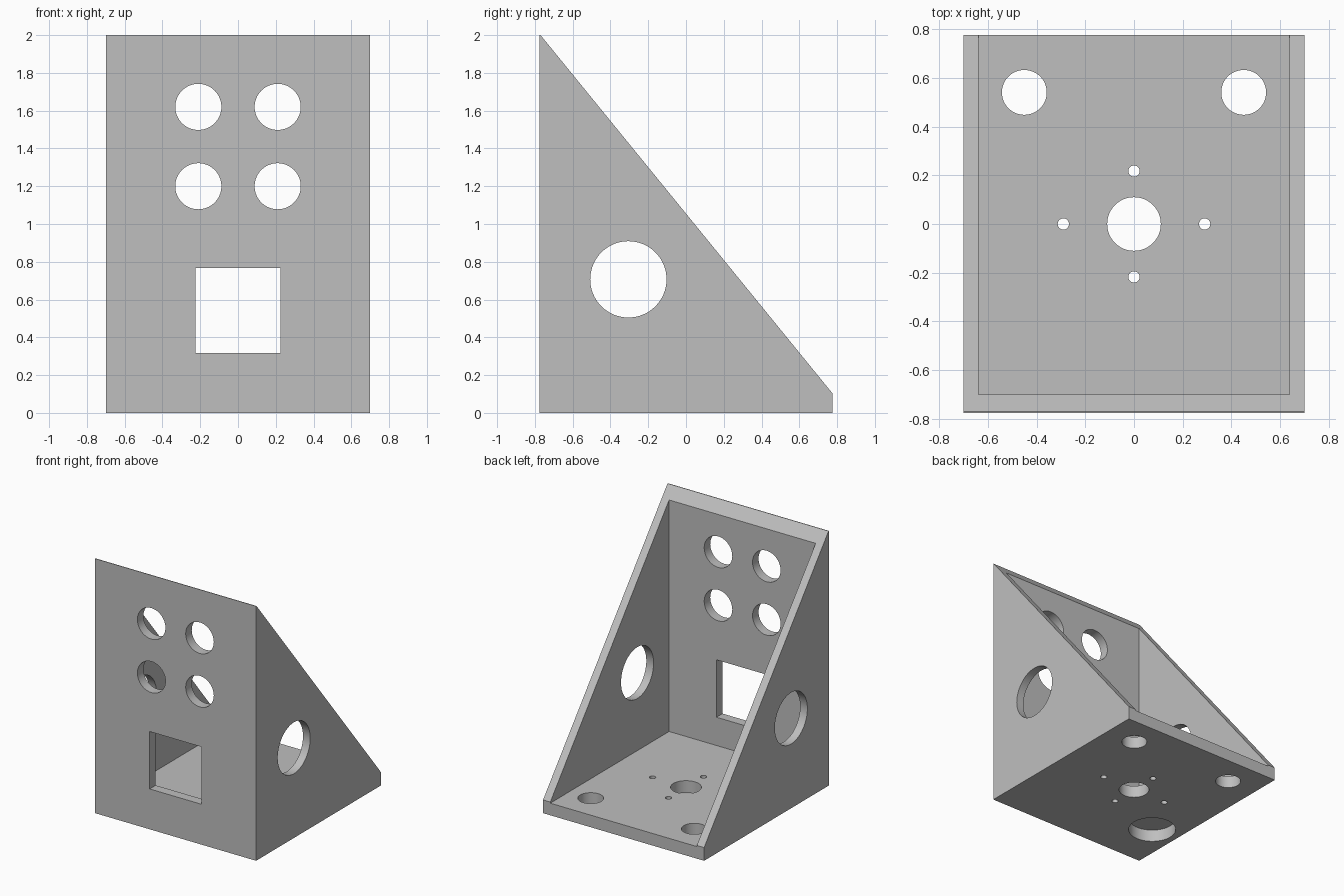
import bpy
import bmesh
from math import pi
from mathutils import Matrix, Vector

cube = bpy.data.objects.get("Cube")
if cube:
    bpy.data.objects.remove(cube, do_unlink=True)

HALF_X, HALF_Y, HEIGHT = 0.70, 0.775, 2.0
LIP = 0.104          # height of the rear edge
FLOOR = 0.095        # floor thickness
INNER_X, INNER_Y = 0.637, -0.70

grey = bpy.data.materials.new("plain grey")
grey.use_nodes = True
colour = (0.52, 0.52, 0.52, 1)
grey.diffuse_color = colour
grey.node_tree.nodes["Principled BSDF"].inputs["Base Color"].default_value = colour


def make_object(name, bm):
    bmesh.ops.recalc_face_normals(bm, faces=bm.faces)
    mesh = bpy.data.meshes.new(name)
    bm.to_mesh(mesh)
    bm.free()
    mesh.materials.append(grey)
    obj = bpy.data.objects.new(name, mesh)
    bpy.context.collection.objects.link(obj)
    return obj


def prism(name, profile, half_width):
    """Extrude a side profile of (y, z) points across x."""
    bm = bmesh.new()
    face = bm.faces.new([bm.verts.new((-half_width, y, z)) for y, z in profile])
    new = bmesh.ops.extrude_face_region(bm, geom=[face])["geom"]
    verts = [v for v in new if isinstance(v, bmesh.types.BMVert)]
    bmesh.ops.translate(bm, verts=verts, vec=(2 * half_width, 0, 0))
    return make_object(name, bm)


def box(name, low, high):
    low, high = Vector(low), Vector(high)
    bm = bmesh.new()
    matrix = Matrix.Translation((low + high) / 2) @ Matrix.Diagonal((*(high - low), 1))
    bmesh.ops.create_cube(bm, size=1, matrix=matrix)
    return make_object(name, bm)


def cylinder(name, centre, radius, depth, axis="Z"):
    turn = {"X": Matrix.Rotation(pi / 2, 4, "Y"),
            "Y": Matrix.Rotation(pi / 2, 4, "X"),
            "Z": Matrix.Identity(4)}[axis]
    bm = bmesh.new()
    bmesh.ops.create_cone(bm, cap_ends=True, segments=64, radius1=radius,
                          radius2=radius, depth=depth,
                          matrix=Matrix.Translation(centre) @ turn)
    return make_object(name, bm)


def cut(target, cutter):
    cutter.hide_render = True
    mod = target.modifiers.new("cut", "BOOLEAN")
    mod.operation = "DIFFERENCE"
    mod.solver = "EXACT"
    mod.object = cutter
    bpy.context.view_layer.objects.active = target
    bpy.ops.object.modifier_apply(modifier=mod.name)
    bpy.data.objects.remove(cutter, do_unlink=True)


# Wedge-shaped body
bracket = prism("bracket", [(-HALF_Y, 0), (HALF_Y, 0), (HALF_Y, LIP),
                            (-HALF_Y + 0.005, HEIGHT), (-HALF_Y, HEIGHT)], HALF_X)

# Open cavity between the front wall, the floor and the two side walls
cut(bracket, box("cavity_cutter", (-INNER_X, INNER_Y, FLOOR), (INNER_X, 1, 3)))

# Front wall: four round holes and a square window
for x in (-0.21, 0.21):
    for z in (1.20, 1.62):
        cut(bracket, cylinder("front_hole_cutter", (x, -0.75, z), 0.122, 0.3, "Y"))
cut(bracket, box("window_cutter", (-0.225, -0.9, 0.317), (0.225, -0.6, 0.768)))

# Side walls: one large hole through both
cut(bracket, cylinder("side_hole_cutter", (0, -0.305, 0.707), 0.202, 2, "X"))

# Floor: centre bore, screw holes and corner mounting holes
floor_holes = [(0, 0, 0.11), (0.45, 0.54, 0.092), (-0.45, 0.54, 0.092)]
floor_holes += [(x, y, 0.023) for x, y in ((0.29, 0), (-0.29, 0), (0, 0.217), (0, -0.217))]
for x, y, radius in floor_holes:
    cut(bracket, cylinder("floor_hole_cutter", (x, y, 0), radius, 0.4))

# Cable hole, stopping at floor level under the side wall
cut(bracket, cylinder("cable_hole_cutter", (-0.478, -0.362, 0), 0.173, 2 * FLOOR))

# Smooth hole walls with sharp edges
bpy.ops.object.select_all(action="DESELECT")
bracket.select_set(True)
bpy.context.view_layer.objects.active = bracket
bpy.ops.object.shade_smooth_by_angle(angle=pi / 6)
